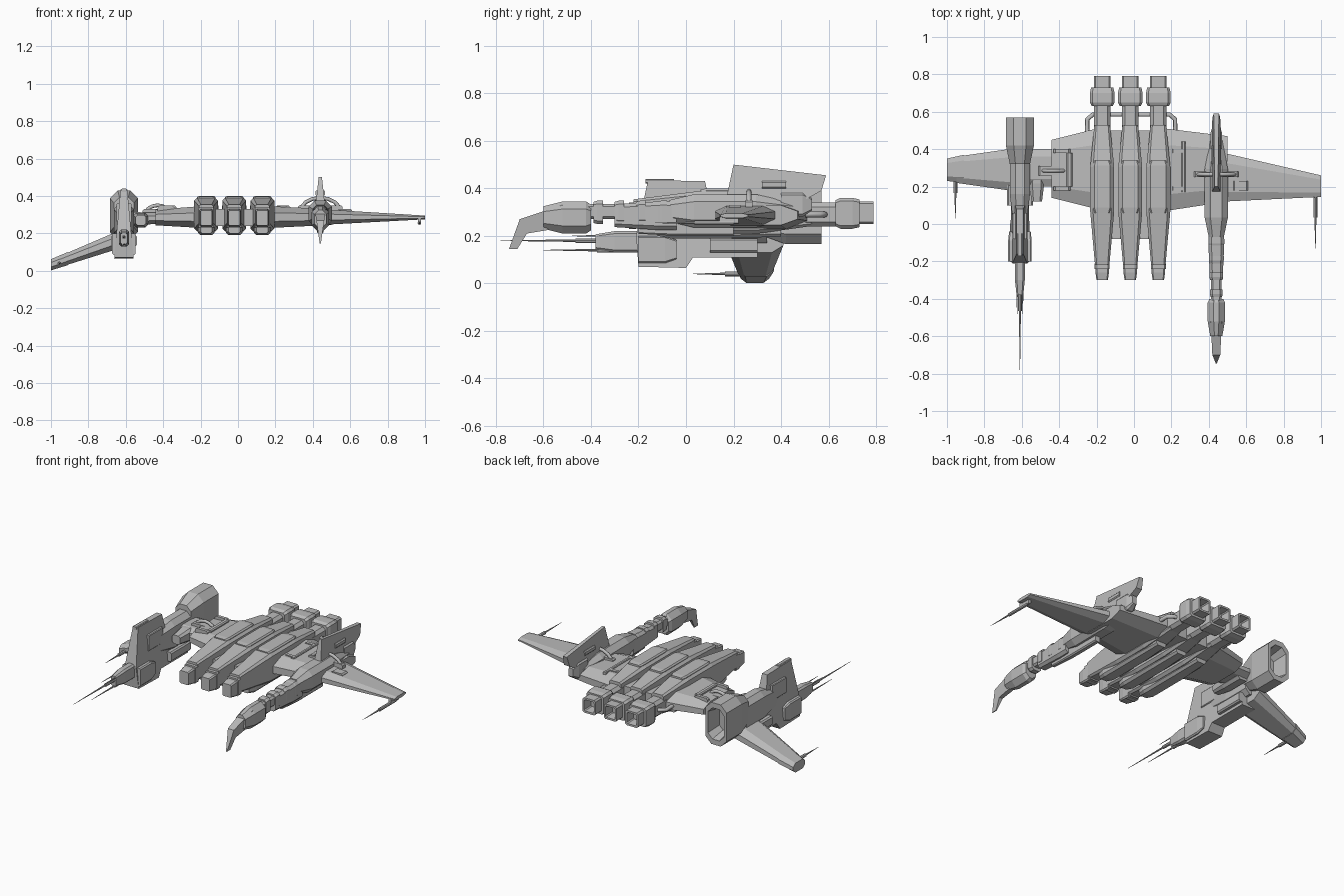
import bpy, bmesh
from math import sin, cos, pi

cube = bpy.data.objects.get("Cube")
if cube:
    bpy.data.objects.remove(cube)

grey = bpy.data.materials.new("hull grey")
grey.use_nodes = True
grey.diffuse_color = (.5, .5, .5, 1)
grey.node_tree.nodes["Principled BSDF"].inputs["Base Color"].default_value = grey.diffuse_color


def add_object(name, data):
    data.materials.append(grey)
    bpy.context.collection.objects.link(bpy.data.objects.new(name, data))


def loft(name, rings):
    """Skin a list of equal-length point rings and cap both ends."""
    bm = bmesh.new()
    loops = [[bm.verts.new(point) for point in ring] for ring in rings]
    for near, far in zip(loops, loops[1:]):
        for i in range(len(near)):
            bm.faces.new((near[i - 1], near[i], far[i], far[i - 1]))
    bm.faces.new(loops[0])
    bm.faces.new(loops[-1])
    bmesh.ops.recalc_face_normals(bm, faces=bm.faces)
    mesh = bpy.data.meshes.new(name)
    bm.to_mesh(mesh)
    bm.free()
    add_object(name, mesh)


def spindle(name, x, y, z, width, nose=1, tail=1, full=(.4, .7), cut=.2, hollow=0):
    """Chamfered bar along y, scaled at nose and tail; hollow sinks an opening into the tail."""
    front, back = y
    bottom, top = z
    middle, height = (bottom + top) / 2, (top - bottom) / 2
    stations = [(front, nose)]
    stations += [(front + (back - front) * part, 1) for part in full]
    stations += [(back, tail)]
    if hollow:
        stations += [(back, tail * .75), (back - hollow, tail * .6)]
    rings = []
    for station, scale in stations:
        w, h = width * scale, height * scale
        c = min(w, h) * cut * 2
        half = [(w - c, -h), (w, c - h), (w, h - c), (w - c, h)]
        outline = half + [(-a, b) for a, b in reversed(half)]
        rings.append([(x + a, station, middle + b) for a, b in outline])
    loft(name, rings)


def wing(name, root, tip):
    """Wing panel between two sections: x, front, back, middle height, half thickness."""
    rings = []
    for x, front, back, z, thick in (root, tip):
        inset, edge = (back - front) / 5, thick * .4
        lower = [(front, -edge), (front + inset, -thick), (back - inset, -thick), (back, -edge)]
        outline = lower + [(y, -h) for y, h in reversed(lower)]
        rings.append([(x, y, z + h) for y, h in outline])
    loft(name, rings)


def plate(name, x, profile, base, crest):
    """Side profile in y and z; half width goes from base to crest with height."""
    heights = [z for y, z in profile]
    low, high = min(heights), max(heights)

    def half_width(z):
        return base + (crest - base) * (z - low) / (high - low)

    loft(name, [[(x + side * half_width(z), y, z) for y, z in profile] for side in (-1, 1)])


def needle(name, x, z, tip, root, radius=.01):
    """Stepped gun barrel pointing forward."""
    step = (tip + root) / 2
    rings = []
    for y, scale in ((root, 1), (step, 1), (step, .55), (tip, .1)):
        r = radius * scale
        rings.append([(x + r * cos(i * pi / 4), y, z + r * sin(i * pi / 4)) for i in range(8)])
    loft(name, rings)


def tube(name, points, radius=.01):
    """Round pipe along a path."""
    curve = bpy.data.curves.new(name, "CURVE")
    curve.dimensions = "3D"
    curve.bevel_depth, curve.bevel_resolution = radius, 2
    spline = curve.splines.new("POLY")
    spline.points.add(len(points) - 1)
    for point, position in zip(spline.points, points):
        point.co = (*position, 1)
    add_object(name, curve)


def hoop(name, x, y, z, reach, rise):
    """Half-ellipse handle standing across x."""
    arc = [pi * i / 8 for i in range(9)]
    tube(name, [(x - reach * cos(a), y, z + rise * sin(a)) for a in arc])


# Three parallel hulls with noses, keels, top plates and engines
for i, side in enumerate(("right", "middle", "left")):
    x = .15 * i - .17
    spindle(side + "_hull", x, y=(-.22, .53), z=(.21, .39), width=.064, nose=.6, tail=.65, full=(.38, .7), cut=.12)
    spindle(side + "_neck", x, y=(.5, .65), z=(.24, .34), width=.045)
    spindle(side + "_nose", x, y=(-.3, -.2), z=(.235, .33), width=.036, nose=.85, cut=.1)
    spindle(side + "_nose_collar", x, y=(-.24, -.21), z=(.23, .34), width=.04, cut=.1)
    spindle(side + "_keel", x, y=(-.12, .4), z=(.19, .26), width=.045, nose=.7, tail=.8, full=(.1, .6))
    spindle(side + "_top_plate", x, y=(.06, .34), z=(.36, .4), width=.05, nose=.8, tail=.8, full=(.1, .9))
    spindle(side + "_engine", x, y=(.63, .73), z=(.23, .36), width=.066, nose=.85, tail=.9, full=(.2, .7), cut=.1)
    spindle(side + "_nozzle", x, y=(.72, .79), z=(.25, .345), width=.045, cut=.1, hollow=.06)

# Core slab, shoulders and the straight wing
spindle("core_slab", -.02, y=(-.08, .5), z=(.24, .33), width=.18, cut=.1)
wing("right_shoulder", root=(-.2, .08, .51, .287, .058), tip=(-.44, .14, .45, .285, .042))
wing("left_shoulder", root=(.17, .07, .51, .287, .058), tip=(.5, .12, .47, .287, .042))
wing("left_wing", root=(.48, .12, .38, .287, .04), tip=(1, .145, .26, .285, .01))
wing("right_link", root=(-.42, .2, .4, .28, .03), tip=(-.6, .2, .4, .28, .035))

# Drooping wing with its tip cap, and the wing tip guns
wing("right_wing", root=(-.6, .17, .41, .18, .05), tip=(-.95, .22, .36, .05, .03))
wing("right_wing_tip", root=(-.91, .22, .37, .065, .035), tip=(-1, .23, .35, .032, .03))
needle("right_tip_gun", x=-.955, z=.04, tip=.03, root=.3)
needle("left_tip_gun", x=.97, z=.255, tip=-.13, root=.2)
spindle("left_tip_mount", .97, y=(.14, .22), z=(.25, .29), width=.008)

# Heavy pod: flared nacelle with open nozzle, tapered blade, side boxes
pod = -.61
spindle("pod_nacelle", pod, y=(.32, .57), z=(.165, .43), width=.075, nose=.72, full=(.4, .9), cut=.28, hollow=.1)
spindle("pod_waist", pod, y=(-.02, .34), z=(.17, .36), width=.054, nose=.6, full=(.5, .9), cut=.28)
plate("pod_blade", pod, [(-.21, .2), (-.2, .07), (0, .065), (.03, .11), (.3, .11), (.3, .3),
                         (.1, .34), (.08, .43), (-.16, .435)], base=.052, crest=.018)
for side in (-1, 1):
    spindle("pod_cheek", pod + side * .045, y=(-.2, -.04), z=(.085, .2), width=.018, tail=.7)
    spindle("pod_rail", pod + side * .03, y=(-.08, .06), z=(.26, .36), width=.01)
    spindle("pod_side_box", pod + side * .05, y=(.1, .3), z=(.13, .19), width=.02)
    needle("pod_upper_gun", x=pod + side * .015, z=.2, tip=-.48, root=-.15)
spindle("pod_gun_housing", pod, y=(-.38, -.18), z=(.13, .22), width=.026, nose=.7)
spindle("blade_cap", pod, y=(-.17, -.05), z=(.42, .44), width=.013)
needle("pod_long_gun", x=pod, z=.18, tip=-.78, root=-.15)
needle("pod_lower_gun", x=pod, z=.14, tip=-.6, root=-.15)
spindle("pod_coupling", -.52, y=(.12, .36), z=(.23, .31), width=.04, nose=.7)

# Long boom with evenly spaced collars and a hooked spear head
boom = .44
spindle("boom_body", boom, y=(-.07, .45), z=(.235, .375), width=.062, nose=.65, tail=.5, full=(.2, .7), cut=.25)
spindle("boom_tail", boom, y=(.4, .53), z=(.28, .385), width=.03, tail=.5)
spindle("boom_neck", boom, y=(-.42, -.28), z=(.27, .335), width=.028)
spindle("boom_shaft", boom, y=(-.3, -.04), z=(.225, .345), width=.042, nose=.8, full=(.7, .9))
for i in range(4):
    y = -.37 + .09 * i
    spindle("boom_collar", boom, y=(y - .02, y + .02), z=(.25, .348), width=.034 + .003 * i, nose=.9)
spindle("spear_socket", boom, y=(-.6, -.4), z=(.21, .345), width=.046, nose=.7, tail=.8, full=(.4, .9), cut=.35)
plate("spear_hook", boom, [(-.745, .145), (-.7, .27), (-.52, .33), (-.58, .225), (-.67, .21), (-.71, .145)],
      base=.003, crest=.03)
plate("tail_fin", boom, [(.17, .36), (.2, .5), (.59, .455), (.57, .39), (.48, .34)], base=.026, crest=.009)
spindle("fin_panel", boom, y=(.32, .42), z=(.4, .43), width=.026)
spindle("boom_keel", boom, y=(-.2, .2), z=(.2, .26), width=.018, nose=.7)

# Crossbar and hoop over the boom
spindle("crossbar", boom, y=(.25, .28), z=(.31, .35), width=.12)
spindle("crossbar_foot", boom + .13, y=(.18, .23), z=(.29, .33), width=.04)
hoop("boom_hoop", boom, y=.265, z=.31, reach=.11, rise=.08)

# Rear pipe linking the engines
pipe = [(-.25, .48), (-.25, .56), (-.22, .585), (.19, .585), (.22, .56), (.22, .48)]
tube("rear_pipe", [(x, y, .29) for x, y in pipe], radius=.012)

# Deck fittings on both shoulders
deck = (.3, .348)
spindle("deck_bracket_spine", -.345, y=(.2, .38), z=deck, width=.015)
spindle("deck_rail", .265, y=(.17, .44), z=deck, width=.01)
for y in (.18, .38):
    spindle("deck_bracket_arm", -.385, y=(y, y + .02), z=deck, width=.045)
    spindle("deck_rail_end", .235, y=(y, y + .02), z=deck, width=.035)
spindle("deck_hatch", -.45, y=(.26, .31), z=(.29, .33), width=.06)
hoop("deck_hoop", -.43, y=.285, z=.29, reach=.07, rise=.06)
